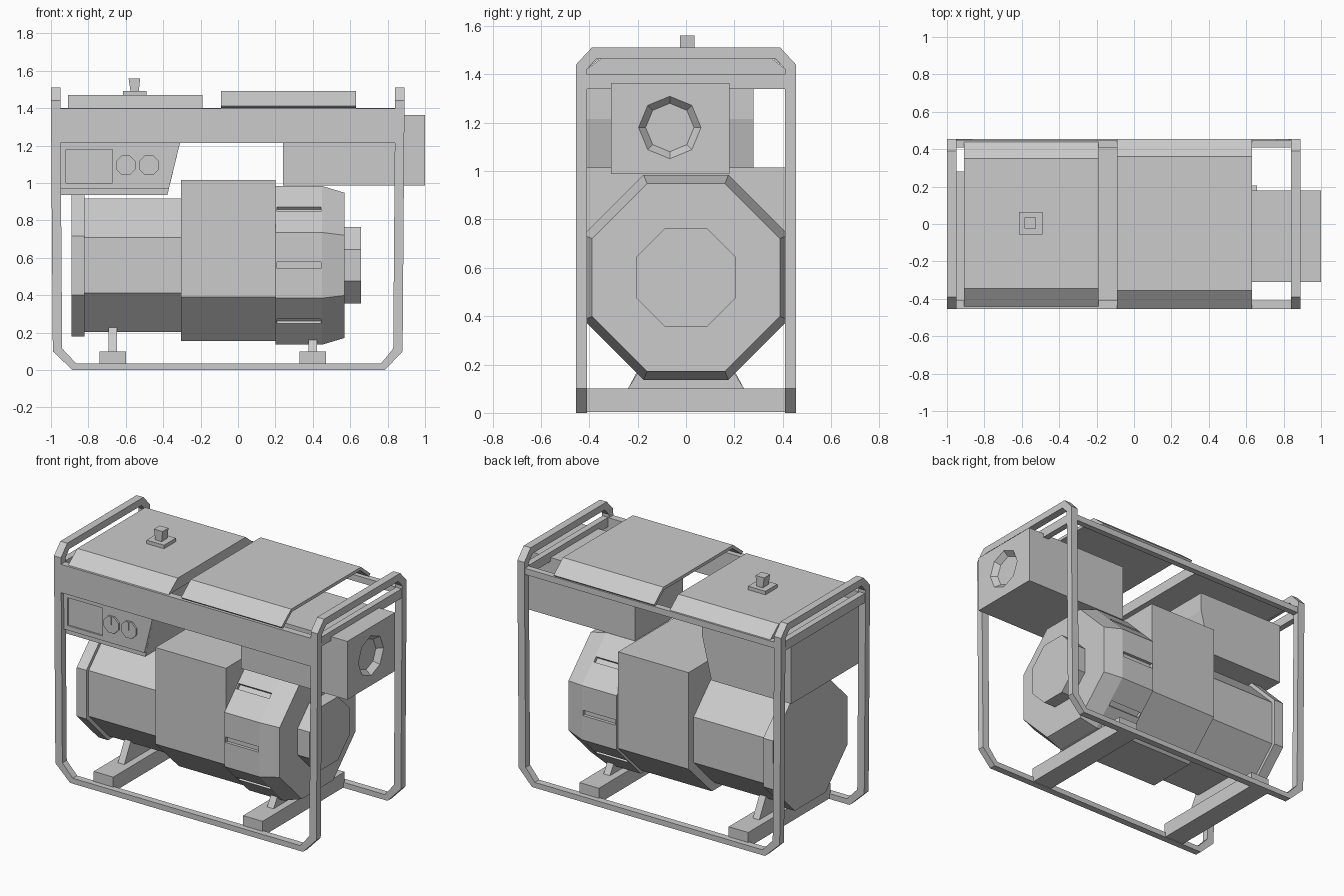
import bpy, bmesh, math
from mathutils import Matrix, Vector

if "Cube" in bpy.data.objects:
    bpy.data.objects.remove(bpy.data.objects["Cube"])


def finish(name, bm):
    bmesh.ops.recalc_face_normals(bm, faces=bm.faces[:])
    me = bpy.data.meshes.new(name)
    bm.to_mesh(me)
    bm.free()
    ob = bpy.data.objects.new(name, me)
    bpy.context.collection.objects.link(ob)
    return ob


def prism(name, pts, axis, a, b):
    """Extrude a 2D outline along x (points are y,z) or y (points are x,z)."""
    bm = bmesh.new()
    place = (lambda p, t: (t, p[0], p[1])) if axis == 'x' else (lambda p, t: (p[0], t, p[1]))
    f = bm.faces.new([bm.verts.new(place(p, a)) for p in pts])
    new = bmesh.ops.extrude_face_region(bm, geom=[f])['geom']
    d = Vector((b - a, 0, 0)) if axis == 'x' else Vector((0, b - a, 0))
    bmesh.ops.translate(bm, vec=d, verts=[v for v in new if isinstance(v, bmesh.types.BMVert)])
    return finish(name, bm)


def box(name, x0, x1, y0, y1, z0, z1):
    return prism(name, [(x0, z0), (x1, z0), (x1, z1), (x0, z1)], 'y', y0, y1)


def octagon_run(name, stations, y, z, phase=0.5):
    """Eight-sided drum along x; stations are (x, flat radius)."""
    bm = bmesh.new()
    rings = []
    for x, r in stations:
        rr = r / math.cos(math.pi / 8) if phase else r
        rings.append([bm.verts.new((x, y + rr * math.cos((k + phase) * math.pi / 4),
                                    z + rr * math.sin((k + phase) * math.pi / 4))) for k in range(8)])
    for a, b in zip(rings, rings[1:]):
        for k in range(8):
            bm.faces.new((a[k], a[(k + 1) % 8], b[(k + 1) % 8], b[k]))
    bm.faces.new(rings[0])
    bm.faces.new(rings[-1])
    return finish(name, bm)


def cut(ob, cutter):
    m = ob.modifiers.new('cut', 'BOOLEAN')
    m.operation = 'DIFFERENCE'
    m.solver = 'EXACT'
    m.object = cutter
    cutter.hide_render = True
    cutter.hide_set(True)


# Tubular frame: two side loops, two end hoops, end and rear rails
loop = [(-1, 1.42), (-.99, .1), (-.885, 0), (.785, 0), (.88, .1), (.89, 1.42),
        (.84, 1.42), (.83, .115), (.765, .035), (-.865, .035), (-.94, .115), (-.95, 1.42)]
hoop = [(-.455, 1.42), (-.455, 1.44), (-.39, 1.51), (.39, 1.51), (.455, 1.44), (.455, 1.42),
        (.41, 1.42), (.37, 1.465), (-.37, 1.465), (-.41, 1.42)]
prism('frame_loop_front', loop, 'y', -.455, -.41)
prism('frame_loop_back', loop, 'y', .41, .455)
for side, x in (('left', -1), ('right', .84)):
    prism('frame_hoop_' + side, hoop, 'x', x, x + .05)
    box('frame_end_rail_' + side, x + .005, x + .045, -.41, .41, 1.34, 1.4)
box('frame_rear_rail', -.95, .84, .41, .45, 1.36, 1.4)
box('front_panel', -.95, .84, -.455, -.41, 1.215, 1.398)

# Base cross bars and engine mounts
for side, x, top, half in (('left', -.67, .23, .17), ('right', .4, .165, .2)):
    box('base_bar_' + side, x - .07, x + .07, -.42, .42, .003, .1)
    prism('mount_' + side, [(-.24, .1), (.24, .1), (half, top), (-half, top)],
          'x', x - .023, x + .023)

# Alternator, engine block, fan housing and starter
octagon_run('alternator_cap', [(-.89, .38), (-.82, .38)], 0, .56)
octagon_run('alternator', [(-.82, .357), (-.3, .357)], 0, .56)
prism('engine_block', [(-.41, 1.015), (.41, 1.015), (.41, .39), (.17, .155),
                       (-.17, .155), (-.41, .39)], 'x', -.305, .2)
fan = octagon_run('fan_housing', [(.2, .424), (.45, .424), (.57, .388)], 0, .56)
octagon_run('starter', [(.57, .205), (.657, .205)], 0, .56)

# Cooling slots on the side faces of the fan housing
bm = bmesh.new()
for deg in (-45, 0, 45, 135, 180, 225):
    mat = (Matrix.Translation((.325, 0, .56)) @ Matrix.Rotation(math.radians(deg), 4, 'X')
           @ Matrix.Translation((0, .424, 0)) @ Matrix.Diagonal((.235, .04, .035, 1)))
    bmesh.ops.create_cube(bm, size=1, matrix=mat)
cut(fan, finish('slot_cutter', bm))

# Control box, faceplate with recessed display, two dials
prism('control_box', [(-.95, .935), (-.378, .935), (-.31, 1.215), (-.31, 1.34), (-.95, 1.34)],
      'y', -.41, .28)
plate = prism('control_faceplate', [(-.95, .97), (-.37, .97), (-.31, 1.215), (-.95, 1.215)],
              'y', -.43, -.41)
cut(plate, box('display_cutter', -.92, -.67, -.45, -.42, 1.0, 1.18))
for i, x in enumerate((-.6, -.475)):
    ring = [(x + .057 * math.cos((k + .5) * math.pi / 4),
             1.095 + .057 * math.sin((k + .5) * math.pi / 4)) for k in range(8)]
    prism(f'dial_{i + 1}', ring, 'y', -.442, -.43)
    box(f'dial_pointer_{i + 1}', x - .004, x + .004, -.446, -.442, 1.095, 1.145)

# Exhaust muffler with a tapered outlet
muffler = box('muffler', .24, 1, -.31, .18, .987, 1.365)
cut(muffler, octagon_run('outlet_cutter', [(.965, .1), (1.001, .13)], -.067, 1.18, 0))

# Fuel tank cover and filler cap
prism('tank_cover', [(-.44, 1.398), (-.345, 1.47), (.35, 1.47), (.44, 1.398)], 'x', -.91, -.19)
box('cap_base', -.615, -.49, -.057, .065, 1.47, 1.493)
prism('cap_knob', [(-.575, 1.493), (-.53, 1.493), (-.523, 1.56), (-.585, 1.56)], 'y', -.025, .035)

# Bent sheet cover above the muffler
prism('heat_shield', [(-.455, 1.413), (-.355, 1.492), (.36, 1.492), (.455, 1.413),
                      (.44, 1.4), (.352, 1.472), (-.347, 1.472), (-.44, 1.4)], 'x', -.09, .63)
